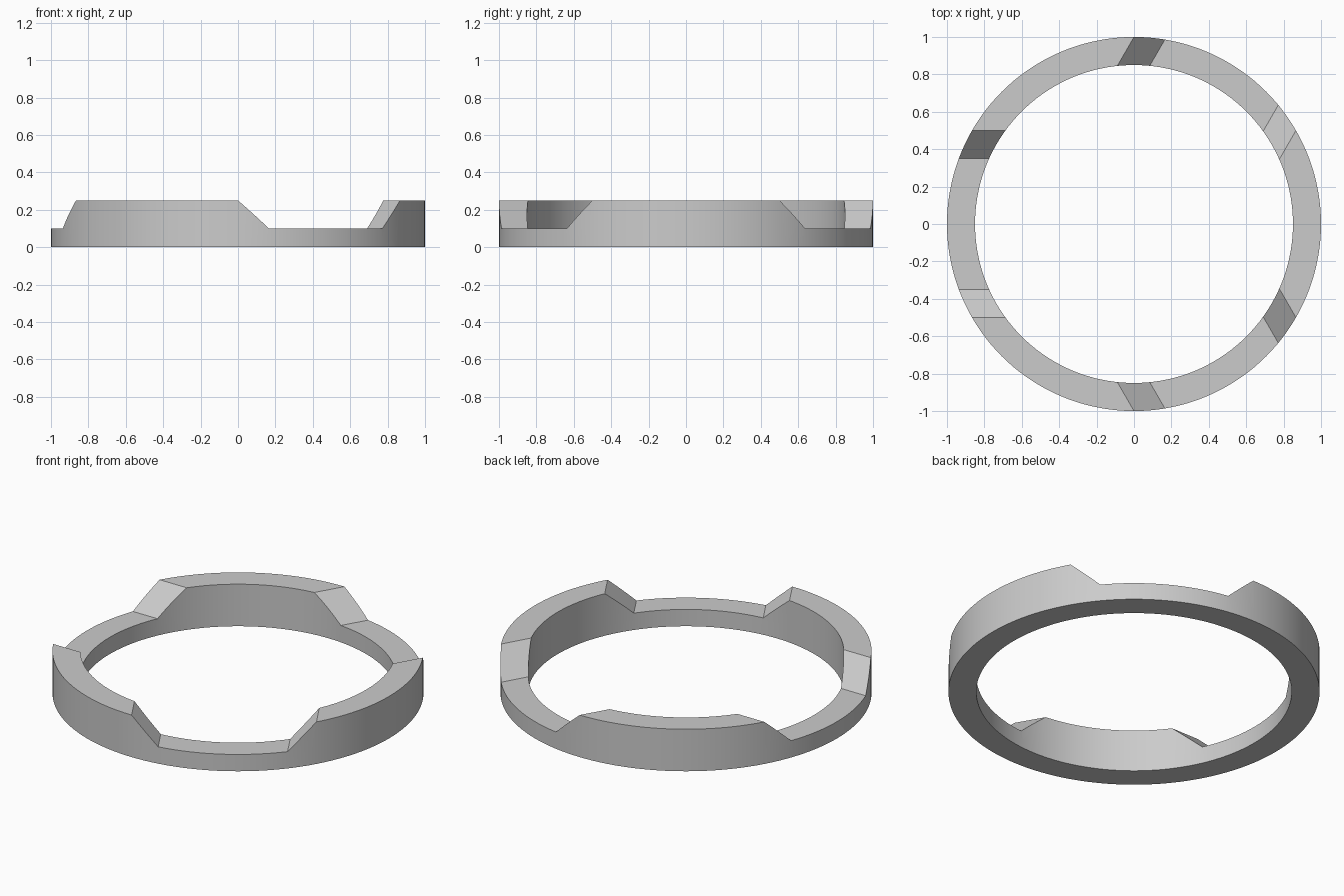
import bpy, bmesh, math
from mathutils import Matrix

OUTER, INNER = 1.0, 0.85
LOW, HIGH = 0.1, 0.25
SEGMENTS = 144

cube = bpy.data.objects.get("Cube")
if cube:
    bpy.data.objects.remove(cube, do_unlink=True)

grey = bpy.data.materials.new("plain grey")
grey.use_nodes = True
colour = (0.6, 0.6, 0.6, 1)
grey.diffuse_color = colour
grey.node_tree.nodes["Principled BSDF"].inputs["Base Color"].default_value = colour


def add_object(name, bm):
    bmesh.ops.recalc_face_normals(bm, faces=bm.faces)
    mesh = bpy.data.meshes.new(name)
    bm.to_mesh(mesh)
    bm.free()
    mesh.materials.append(grey)
    obj = bpy.data.objects.new(name, mesh)
    bpy.context.collection.objects.link(obj)
    return obj


# Full-height ring: a rectangular section spun round the z axis
bm = bmesh.new()
section = [bm.verts.new((r, 0, z)) for r, z in
           ((INNER, 0), (OUTER, 0), (OUTER, HIGH), (INNER, HIGH))]
edges = [bm.edges.new((section[i], section[(i + 1) % 4])) for i in range(4)]
bmesh.ops.spin(bm, geom=section + edges, cent=(0, 0, 0), axis=(0, 0, 1),
               angle=math.tau, steps=SEGMENTS, use_merge=True)
bmesh.ops.remove_doubles(bm, verts=bm.verts, dist=1e-5)
ring = add_object("notched_ring", bm)

# Three sloped-sided notches, evenly spaced
bm = bmesh.new()
half_low, half_high, rise = 0.35, 0.5, 0.1
half_top = half_high + (half_high - half_low) * rise / (HIGH - LOW)
for turn in (60, 180, 300):
    profile = [bm.verts.new((0.5, y, z)) for y, z in
               ((-half_low, LOW), (half_low, LOW),
                (half_top, HIGH + rise), (-half_top, HIGH + rise))]
    face = bm.faces.new(profile)
    out = bmesh.ops.extrude_face_region(bm, geom=[face])["geom"]
    far = [v for v in out if isinstance(v, bmesh.types.BMVert)]
    bmesh.ops.translate(bm, verts=far, vec=(0.7, 0, 0))
    bmesh.ops.rotate(bm, verts=profile + far, cent=(0, 0, 0),
                     matrix=Matrix.Rotation(math.radians(turn), 3, "Z"))
cutter = add_object("notch_cutter", bm)

cut = ring.modifiers.new("notches", "BOOLEAN")
cut.operation = "DIFFERENCE"
cut.solver = "EXACT"
cut.object = cutter

# Apply the cut, then smooth the curved walls only
bpy.ops.object.select_all(action="DESELECT")
ring.select_set(True)
bpy.context.view_layer.objects.active = ring
bpy.ops.object.modifier_apply(modifier=cut.name)
bpy.data.objects.remove(cutter, do_unlink=True)
bpy.ops.object.shade_smooth_by_angle(angle=math.radians(25))
